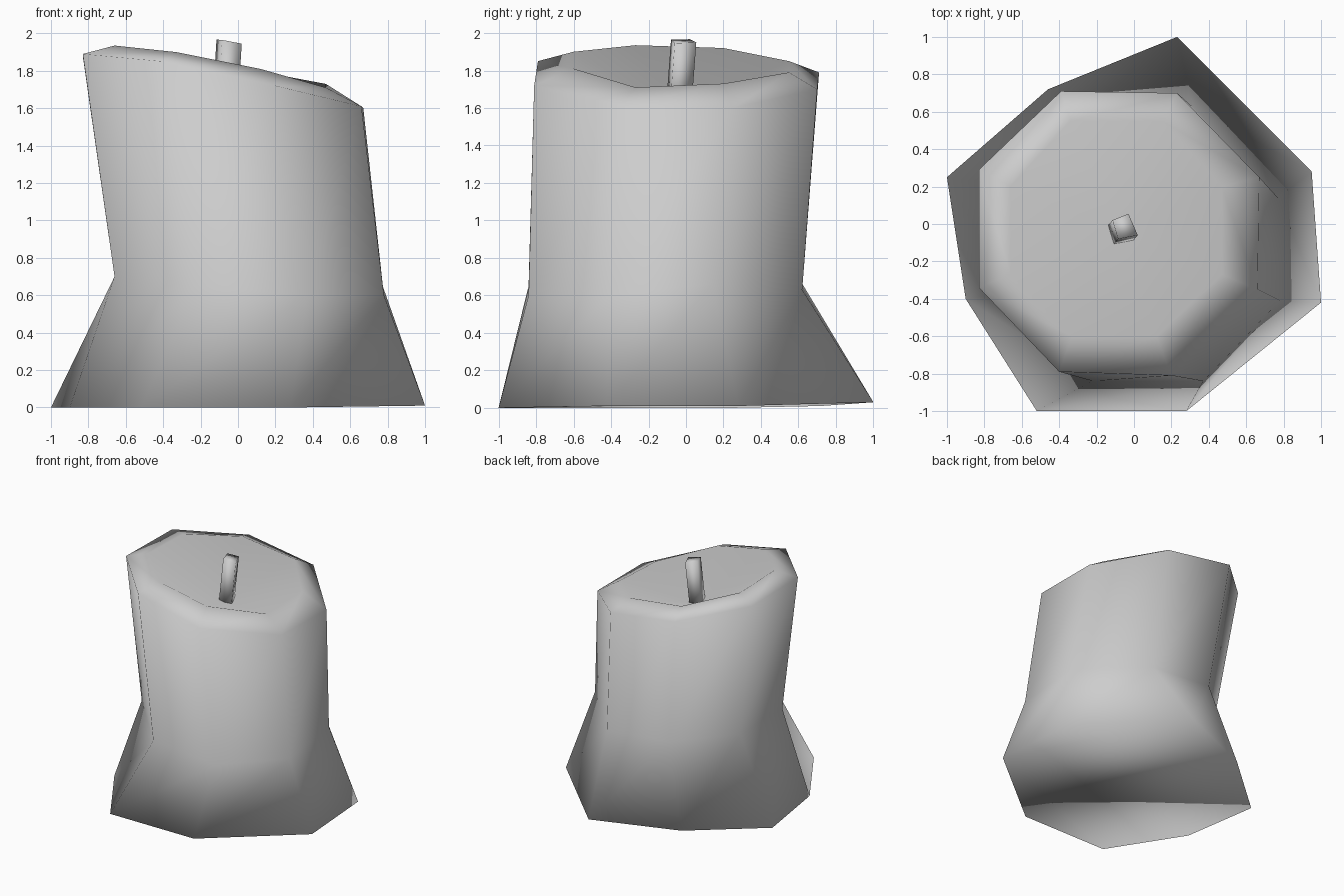
import bpy
import bmesh
from mathutils import Vector

if "Cube" in bpy.data.objects:
    bpy.data.objects.remove(bpy.data.objects["Cube"])


def material(name, value):
    mat = bpy.data.materials.new(name)
    mat.use_nodes = True
    colour = (value, value, value, 1)
    mat.diffuse_color = colour
    mat.node_tree.nodes["Principled BSDF"].inputs["Base Color"].default_value = colour
    return mat


def loft(name, rings, mat, bowl=None):
    """Skin matching rings of points, close both ends, and sink the top to a bowl."""
    bm = bmesh.new()
    loops = [[bm.verts.new(p) for p in ring] for ring in rings]
    n = len(loops[0])
    for low, high in zip(loops, loops[1:]):
        for i in range(n):
            j = (i + 1) % n
            bm.faces.new((low[i], low[j], high[j], high[i]))
    bm.faces.new(loops[0][::-1])
    cap = bm.faces.new(loops[-1])
    if bowl:
        bmesh.ops.poke(bm, faces=[cap])["verts"][0].co = bowl
    mesh = bpy.data.meshes.new(name)
    bm.to_mesh(mesh)
    bm.free()
    mesh.shade_smooth()
    mesh.materials.append(mat)
    bpy.context.collection.objects.link(bpy.data.objects.new(name, mesh))


grey = material("plain_grey", 0.61)

# Candle body: flared foot, waist, leaning rim and sunken top, anticlockwise from front left
foot = [(-.52, -1, 0), (.28, -1, 0), (1, -.42, .01), (.95, .28, .01),
        (.23, 1, .03), (-.46, .72, .01), (-1, .25, 0), (-.9, -.4, 0)]
waist = [(-.22, -.84, .65), (.37, -.84, .6), (.78, -.41, .6), (.77, .14, .66),
         (.32, .62, .63), (-.26, .61, .68), (-.66, .2, .7), (-.66, -.37, .7)]
rim = [(-.4, -.79, 1.85), (.2, -.81, 1.72), (.66, -.35, 1.61), (.67, .25, 1.6),
       (.23, .7, 1.7), (-.39, .71, 1.79), (-.83, .29, 1.88), (-.83, -.34, 1.89)]
lip = [(-.33, -.6, 1.9), (.12, -.6, 1.81), (.47, -.27, 1.71), (.47, .2, 1.73),
       (.15, .55, 1.79), (-.34, .55, 1.85), (-.66, .2, 1.92), (-.66, -.27, 1.935)]
loft("candle_body", [foot, waist, rim, lip], grey, bowl=(-.08, -.04, 1.58))

# Leaning square wick
top = [(-.085, -.08, 1.965), (.02, -.06, 1.945), (-.03, .055, 1.95), (-.115, .02, 1.967)]
bottom = [Vector(p) - Vector((.025, .03, .4)) for p in top]
loft("wick", [bottom, top], grey)
